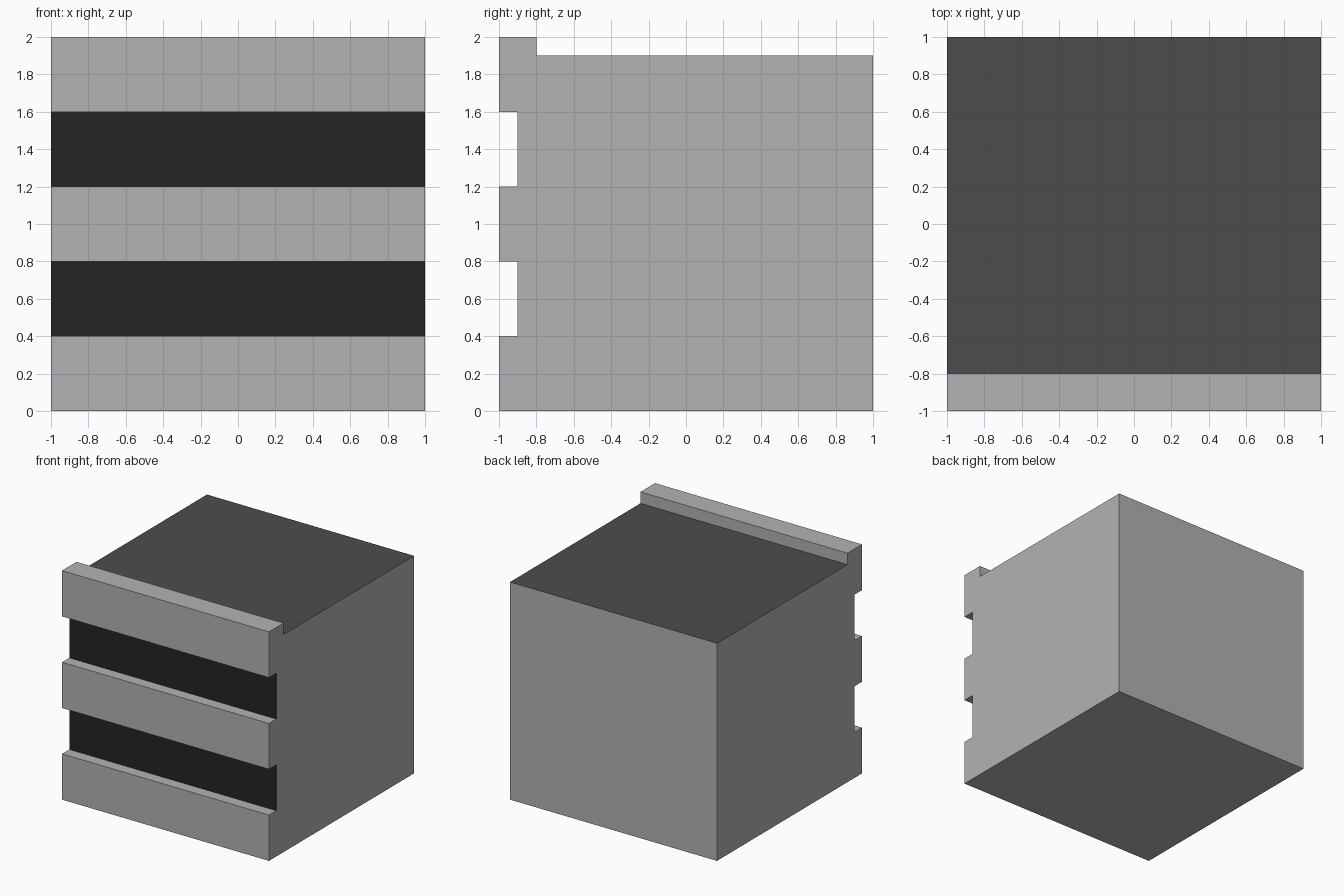
import bpy
import bmesh

if "Cube" in bpy.data.objects:
    bpy.data.objects.remove(bpy.data.objects["Cube"])


def material(name, v):
    m = bpy.data.materials.new(name)
    m.diffuse_color = (v, v, v, 1.0)
    m.use_nodes = True
    m.node_tree.nodes["Principled BSDF"].inputs["Base Color"].default_value = m.diffuse_color
    return m


wall = material("wall_grey", 0.448)
roof = material("roof_dark_grey", 0.0732)
glass = material("window_black", 0.0173)

# Side profile (y, z): front parapet, flat roof, two recessed window strips
profile = [(-1, 0), (1, 0), (1, 1.9), (-0.8, 1.9), (-0.8, 2), (-1, 2)]
for top, bottom in ((1.6, 1.2), (0.8, 0.4)):
    profile += [(-1, top), (-0.9, top), (-0.9, bottom), (-1, bottom)]

# Extrude the profile across the width
bm = bmesh.new()
face = bm.faces.new([bm.verts.new((-1, y, z)) for y, z in profile])
ext = bmesh.ops.extrude_face_region(bm, geom=[face])
verts = [g for g in ext["geom"] if isinstance(g, bmesh.types.BMVert)]
bmesh.ops.translate(bm, verts=verts, vec=(2, 0, 0))
bmesh.ops.recalc_face_normals(bm, faces=bm.faces)
bm.normal_update()

# Colour the roof deck and the strip windows by position and direction
for f in bm.faces:
    c = f.calc_center_median()
    if f.normal.z > 0.9 and abs(c.z - 1.9) < 0.01:
        f.material_index = 1
    elif f.normal.y < -0.9 and abs(c.y + 0.9) < 0.01:
        f.material_index = 2

mesh = bpy.data.meshes.new("building_block")
bm.to_mesh(mesh)
bm.free()
for m in (wall, roof, glass):
    mesh.materials.append(m)
building = bpy.data.objects.new("building_block", mesh)
bpy.context.collection.objects.link(building)
